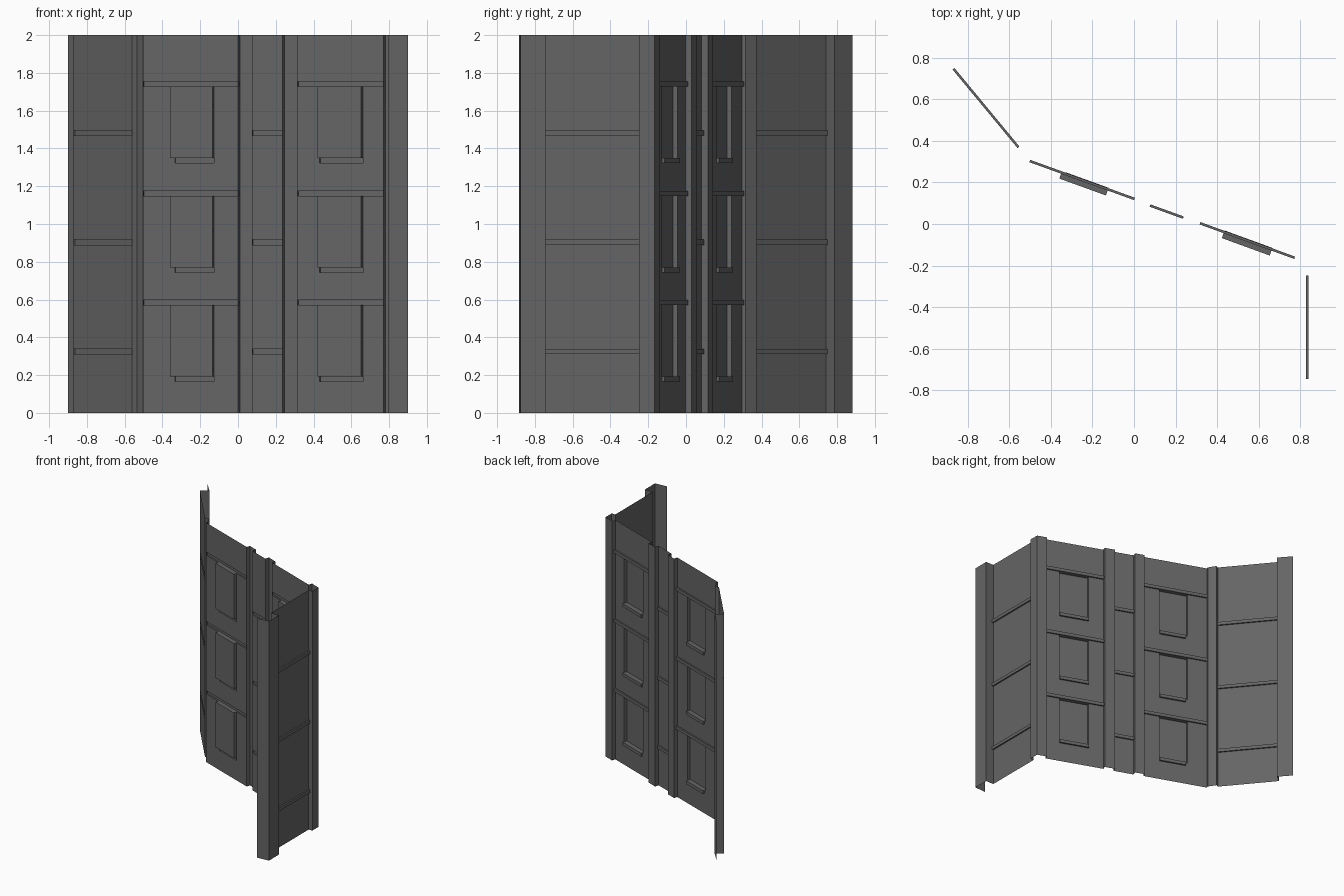
import bpy
from mathutils import Vector

if "Cube" in bpy.data.objects:
    bpy.data.objects.remove(bpy.data.objects["Cube"])

H = 2.0
FLOOR = 0.579          # storey height
LEDGE, RECESS, SILL = 0.012, 0.025, 0.014

grey = bpy.data.materials.new("dark grey")
grey.diffuse_color = (0.13, 0.13, 0.13, 1)
grey.use_nodes = True
grey.node_tree.nodes["Principled BSDF"].inputs["Base Color"].default_value = grey.diffuse_color


def make(name, quads):
    verts, faces, index = [], [], {}
    for q in quads:
        f = []
        for p in q:
            k = tuple(round(c, 5) for c in p)
            if k not in index:
                index[k] = len(verts)
                verts.append(k)
            f.append(index[k])
        faces.append(f)
    me = bpy.data.meshes.new(name)
    me.from_pydata(verts, [], faces)
    me.materials.append(grey)
    ob = bpy.data.objects.new(name, me)
    bpy.context.collection.objects.link(ob)


def strip(name, pts):
    """Thin upright sheet following a plan outline."""
    make(name, [[(*b, 0), (*a, 0), (*a, H), (*b, H)] for a, b in zip(pts, pts[1:])])


def panel(name, p0, p1, regions):
    """Thin wall whose regions (u0, u1, z0, z1, depth) are pushed out or in."""
    p0, p1 = Vector(p0), Vector(p1)
    L = (p1 - p0).length
    t = (p1 - p0) / L
    n = Vector((-t.y, t.x))
    us = sorted({0, L} | {min(u, L) for r in regions for u in r[:2]})
    zs = sorted({0, H} | {z for r in regions for z in r[2:4]})

    def pt(u, z, d):
        q = p0 + t * u + n * d
        return (q.x, q.y, z)

    def depth(i, j):
        u, z = (us[i] + us[i + 1]) / 2, (zs[j] + zs[j + 1]) / 2
        for u0, u1, z0, z1, d in regions:
            if u0 < u < u1 and z0 < z < z1:
                return d
        return 0

    quads = []
    nu, nz = len(us) - 1, len(zs) - 1
    for i in range(nu):
        for j in range(nz):
            a, b, c, e, d = us[i], us[i + 1], zs[j], zs[j + 1], depth(i, j)
            quads.append([pt(b, c, d), pt(a, c, d), pt(a, e, d), pt(b, e, d)])
            if i + 1 < nu and depth(i + 1, j) != d:      # side reveals
                k = depth(i + 1, j)
                quads.append([pt(b, c, k), pt(b, c, d), pt(b, e, d), pt(b, e, k)])
            if j + 1 < nz and depth(i, j + 1) != d:      # top and bottom reveals
                k = depth(i, j + 1)
                quads.append([pt(b, e, d), pt(a, e, d), pt(a, e, k), pt(b, e, k)])
    make(name, quads)


def ledges(top):
    return [(0, 9, top - 0.027 - FLOOR * k, top - FLOOR * k, LEDGE) for k in range(3)]


def windows(a, s, b):
    out = []
    for k in range(3):
        z = 1.35 - FLOOR * k
        out += [(a, b, z, z + 0.378, -RECESS), (s, b, z - 0.027, z, SILL)]
    return out


# wall panels, left to right
panel("left_wall", (-0.872, 0.742), (-0.56, 0.365), ledges(1.496))
panel("left_window_wall", (-0.503, 0.297), (0.0, 0.115),
      ledges(1.755) + windows(0.162, 0.179, 0.40))
panel("centre_wall", (0.075, 0.083), (0.235, 0.025), ledges(1.496))
panel("right_window_wall", (0.315, -0.002), (0.77, -0.168),
      ledges(1.755) + windows(0.123, 0.124, 0.368))
panel("right_wall", (0.827, -0.248), (0.827, -0.745), ledges(1.496))

# pilasters between and beside the panels
strip("left_end_pilaster", [(-0.9, 0.881), (-0.816, 0.786), (-0.872, 0.742)])
strip("left_corner_pilaster",
      [(-0.56, 0.365), (-0.535, 0.374), (-0.498, 0.315), (-0.503, 0.297)])
strip("centre_left_pilaster", [(0, 0.115), (0.01, 0.144), (0.085, 0.116), (0.075, 0.083)])
strip("centre_right_pilaster",
      [(0.235, 0.025), (0.245, 0.058), (0.325, 0.028), (0.315, -0.002)])
strip("right_corner_pilaster",
      [(0.77, -0.168), (0.78, -0.138), (0.86, -0.167), (0.86, -0.248), (0.827, -0.248)])
strip("right_end_pilaster",
      [(0.827, -0.745), (0.9, -0.745), (0.9, -0.876), (0.795, -0.885)])
